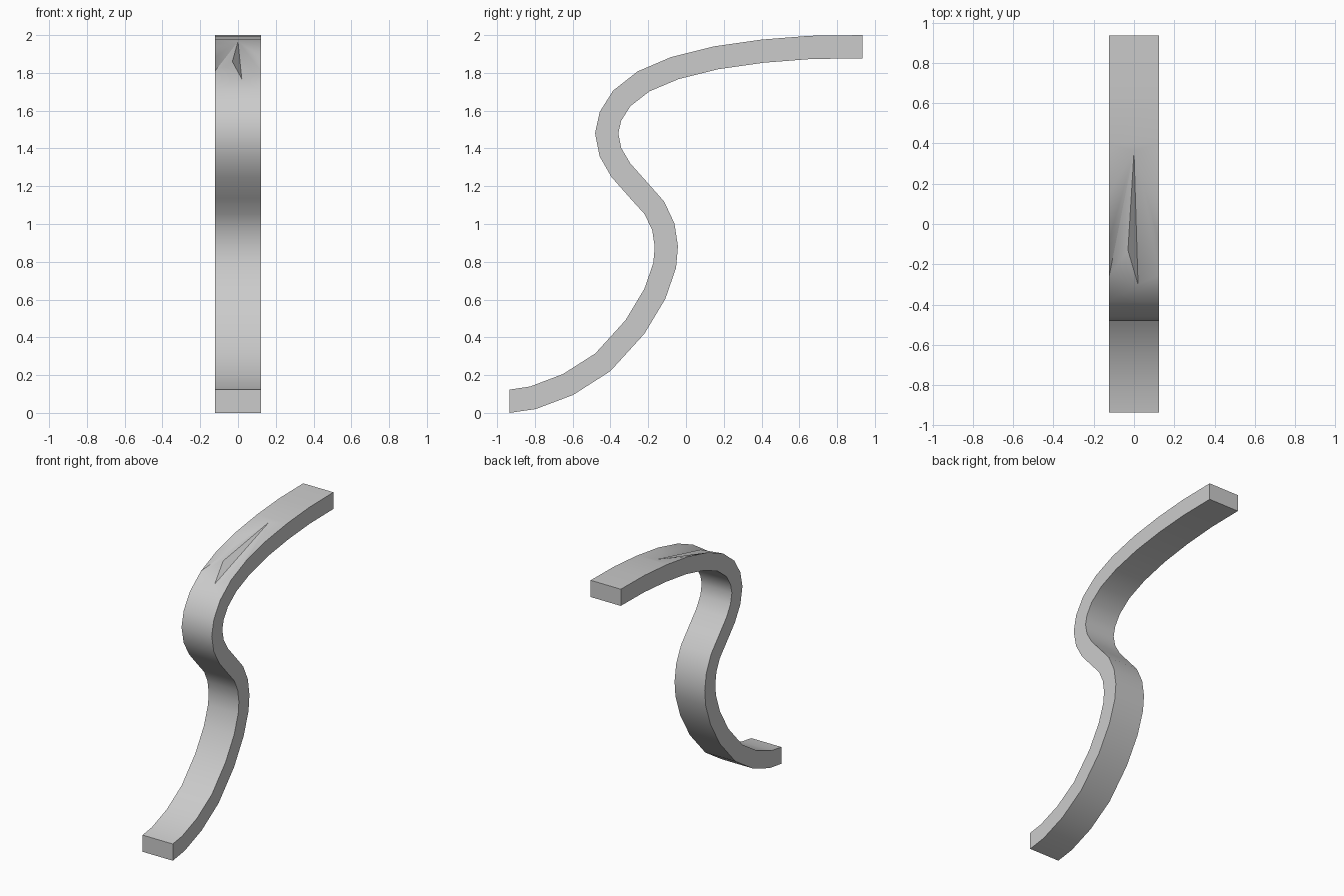
import bpy
import bmesh
import math
from mathutils import Vector

if "Cube" in bpy.data.objects:
    bpy.data.objects.remove(bpy.data.objects["Cube"], do_unlink=True)

HALF_WIDTH = 0.123
HALF_THICK = 0.0615

# Centre line of the bent strip, as (y, z), from the foot to the upper end
path = [Vector(p) for p in (
    (-.935, .0615), (-.81, .08), (-.625, .15), (-.44, .268), (-.27, .455),
    (-.165, .63), (-.113, .78), (-.104, .88), (-.12, .985), (-.167, 1.085),
    (-.25, 1.178), (-.345, 1.285), (-.40, 1.38), (-.42, 1.48), (-.40, 1.57),
    (-.34, 1.665), (-.225, 1.755), (-.06, 1.825), (.16, 1.88), (.405, 1.915),
    (.66, 1.935), (.935, 1.9385))]
last = len(path) - 1


def normal_at(i):
    """Direction across the strip; both ends are cut upright."""
    if i in (0, last):
        return Vector((0, 1))
    a = (path[i] - path[i - 1]).normalized()
    b = (path[i + 1] - path[i]).normalized()
    t = (a + b).normalized()
    return Vector((-t.y, t.x))


bm = bmesh.new()

# Four corners per section: outer left, outer right, inner right, inner left
rows = []
for i, p in enumerate(path):
    n = normal_at(i) * HALF_THICK
    outer, inner = p + n, p - n
    rows.append([bm.verts.new((x, q.x, q.y)) for x, q in (
        (-HALF_WIDTH, outer), (HALF_WIDTH, outer),
        (HALF_WIDTH, inner), (-HALF_WIDTH, inner))])

# Strip walls, leaving the outer face open where the dent goes
DENT_START, DENT_END = 15, 19
for i in range(last):
    for k in range(4):
        if k == 0 and DENT_START <= i < DENT_END:
            continue
        m = (k + 1) % 4
        bm.faces.new((rows[i][k], rows[i][m], rows[i + 1][m], rows[i + 1][k]))
bm.faces.new(rows[0])
bm.faces.new(rows[last])

# Dent: a fan of long creases from one apex
apex = bm.verts.new((0, .36, 1.966))
peak = bm.verts.new((-.03, -.13, 1.86))
tip = bm.verts.new((.02, -.30, 1.768))
fan = range(DENT_START + 1, DENT_END + 1)
rim = [rows[i][0] for i in fan] + [rows[i][1] for i in reversed(fan)] + [tip, peak]
for a, b in zip(rim, rim[1:] + rim[:1]):
    bm.faces.new((apex, a, b))

# Surface between the dent and the bend below it
low, high = rows[DENT_START], rows[DENT_START + 1]
for tri in ((high[0], peak, tip), (low[0], high[0], tip),
            (low[0], tip, low[1]), (low[1], tip, high[1])):
    bm.faces.new(tri)

bmesh.ops.recalc_face_normals(bm, faces=bm.faces)
mesh = bpy.data.meshes.new("curved_strip")
bm.to_mesh(mesh)
bm.free()
strip = bpy.data.objects.new("curved_strip", mesh)
bpy.context.collection.objects.link(strip)

# Plain grey material
grey = bpy.data.materials.new("light_grey")
grey.use_nodes = True
colour = (.6, .6, .6, 1)
grey.diffuse_color = colour
grey.node_tree.nodes["Principled BSDF"].inputs["Base Color"].default_value = colour
mesh.materials.append(grey)

# Smooth bends, sharp edges
bpy.ops.object.select_all(action='DESELECT')
strip.select_set(True)
bpy.context.view_layer.objects.active = strip
bpy.ops.object.shade_smooth_by_angle(angle=math.radians(30))
